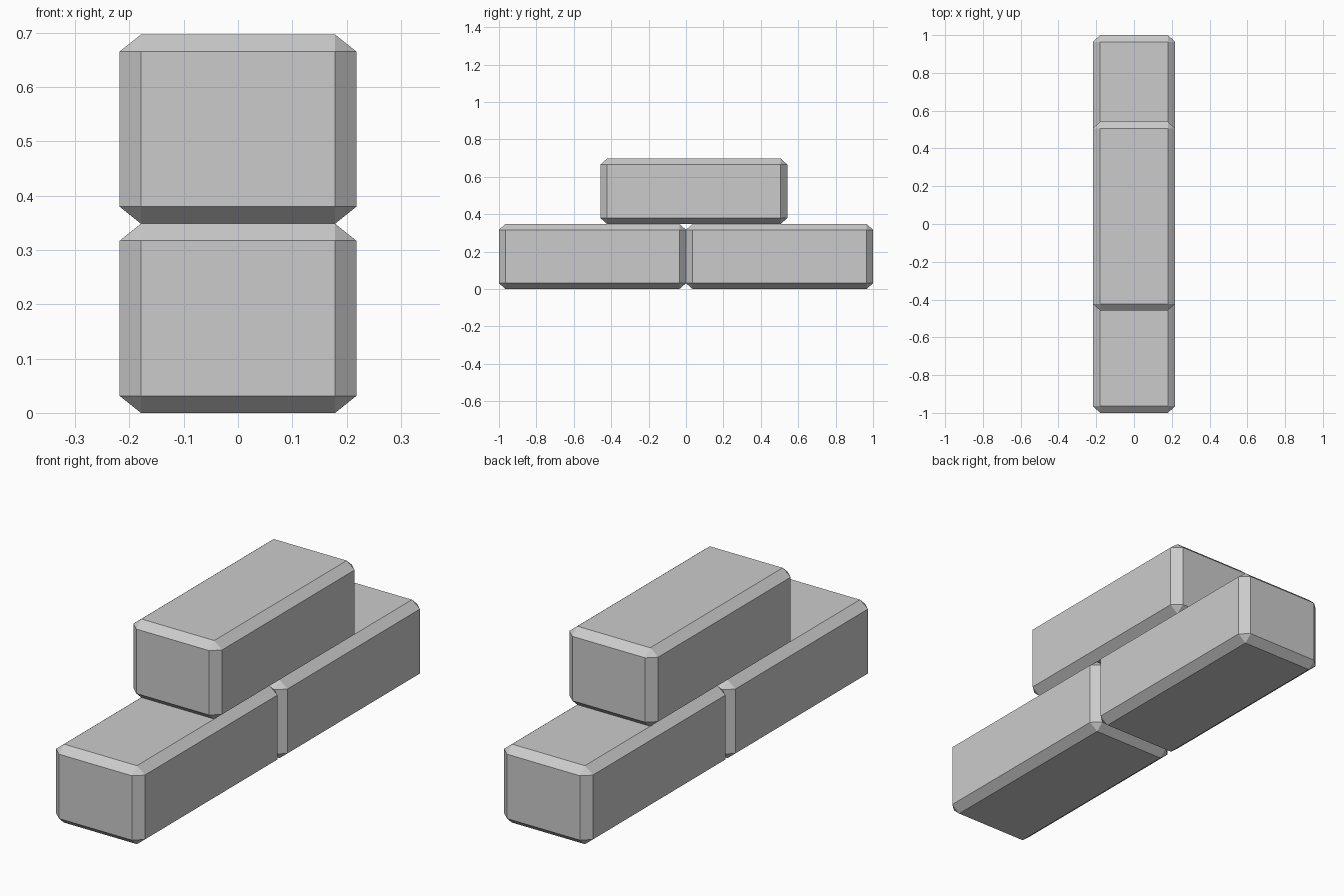
import bpy, bmesh
from mathutils import Vector

if "Cube" in bpy.data.objects:
    bpy.data.objects.remove(bpy.data.objects["Cube"])

SIZE = Vector((0.436, 1.0, 0.3485))      # overall brick size
BEVEL = Vector((0.039, 0.0355, 0.0313))  # chamfer width along each axis


def brick(name, y, z):
    # bevel in chamfer units, then scale so the chamfer differs per axis
    bm = bmesh.new()
    bmesh.ops.create_cube(bm, size=1)
    bmesh.ops.scale(bm, verts=bm.verts, vec=[s / b for s, b in zip(SIZE, BEVEL)])
    bmesh.ops.bevel(bm, geom=bm.edges[:], offset=1, segments=1,
                    affect='EDGES', profile=0.5)
    bmesh.ops.scale(bm, verts=bm.verts, vec=BEVEL)
    mesh = bpy.data.meshes.new(name)
    bm.to_mesh(mesh)
    bm.free()
    obj = bpy.data.objects.new(name, mesh)
    obj.location = (0, y, z + SIZE.z / 2)
    bpy.context.collection.objects.link(obj)


# two bricks end to end, one bridging the joint on top
brick("lower_brick_front", -0.5, 0)
brick("lower_brick_back", 0.5, 0)
brick("upper_brick", 0.042, SIZE.z)
